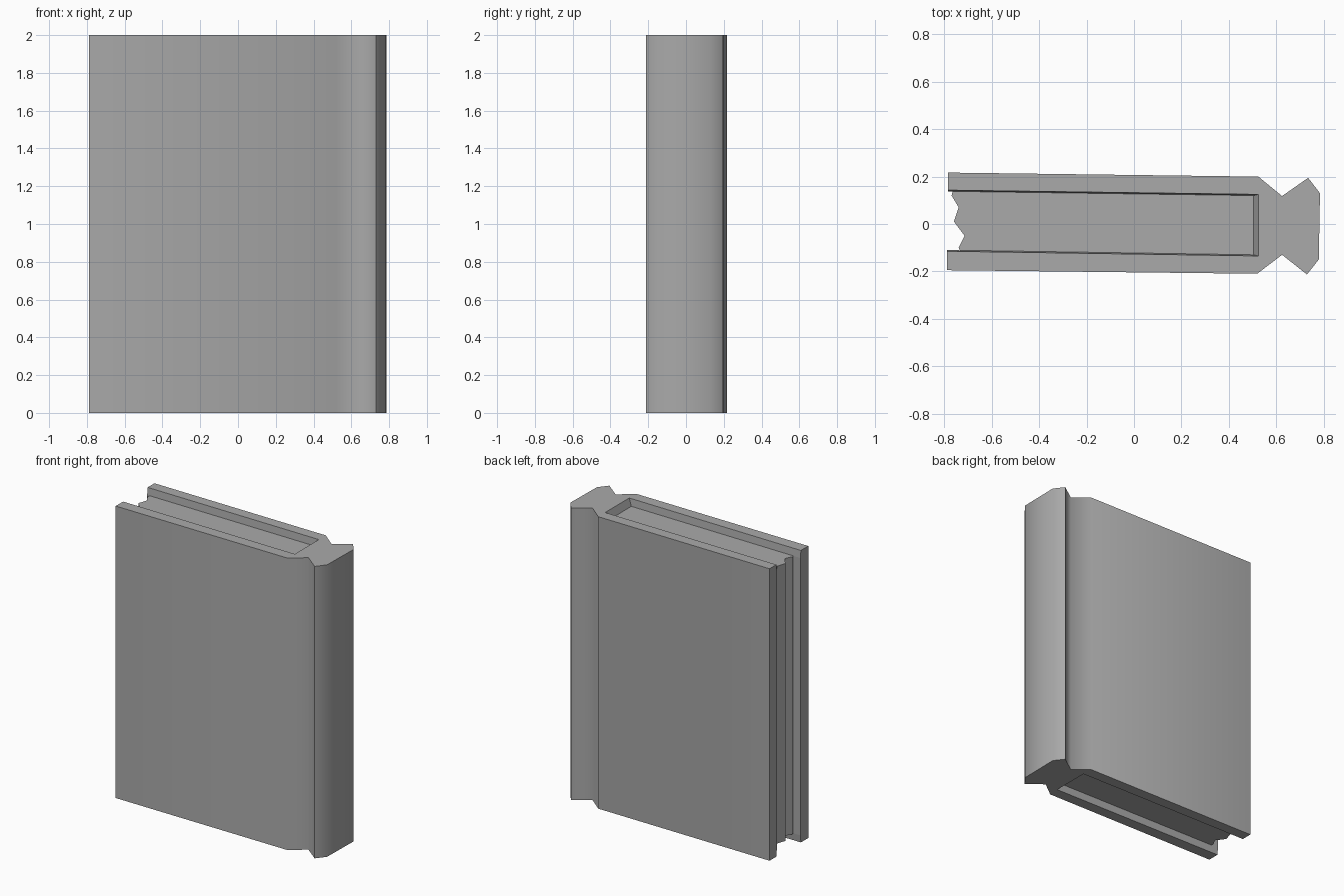
import bpy, bmesh, math

cube = bpy.data.objects.get("Cube")
if cube:
    bpy.data.objects.remove(cube)

HEIGHT = 2.0
RECESS = 0.05

grey = bpy.data.materials.new("plain_grey")
grey.use_nodes = True
grey.diffuse_color = (0.4, 0.4, 0.4, 1)
grey.node_tree.nodes["Principled BSDF"].inputs["Base Color"].default_value = grey.diffuse_color


def loft(name, levels):
    """Skin a stack of (height, outline) levels and cap both ends."""
    bm = bmesh.new()
    rings = [[bm.verts.new((x, y, z)) for x, y in outline] for z, outline in levels]
    for low, high in zip(rings, rings[1:]):
        for i in range(len(low)):
            j = (i + 1) % len(low)
            bm.faces.new((low[i], low[j], high[j], high[i]))
    bm.faces.new(rings[0][::-1])
    bm.faces.new(rings[-1])
    bmesh.ops.recalc_face_normals(bm, faces=bm.faces)
    mesh = bpy.data.meshes.new(name)
    bm.to_mesh(mesh)
    bm.free()
    mesh.materials.append(grey)
    obj = bpy.data.objects.new(name, mesh)
    bpy.context.collection.objects.link(obj)
    return obj


# Cover outline: front board, spine with its hinge grooves, back board
outer = [(-0.79, -0.195), (0.52, -0.21), (0.625, -0.13), (0.73, -0.213),
         (0.78, -0.15), (0.785, 0.13), (0.735, 0.195), (0.625, 0.118),
         (0.525, 0.2), (-0.785, 0.217)]
rim = [(-0.785, 0.143), (0.525, 0.125), (0.525, -0.135), (-0.79, -0.115)]
# The channel narrows slightly from the rim to the page surface
seat = [(-0.785, 0.138), (0.505, 0.12), (0.505, -0.13), (-0.79, -0.11)]
cover = loft("cover", [(0, outer + rim), (RECESS, outer + seat),
                       (HEIGHT - RECESS, outer + seat), (HEIGHT, outer + rim)])

# Page block with a wavy fore edge
pages_outline = [(0.505, -0.13), (0.505, 0.12), (-0.765, 0.138), (-0.77, 0.12),
                 (-0.74, 0.07), (-0.76, 0.01), (-0.715, -0.05),
                 (-0.74, -0.10), (-0.735, -0.111)]
pages = loft("pages", [(RECESS, pages_outline), (HEIGHT - RECESS, pages_outline)])

# Rounded shading on the upright cover faces, crisp corners elsewhere
bpy.ops.object.select_all(action="DESELECT")
cover.select_set(True)
bpy.context.view_layer.objects.active = cover
bpy.ops.object.shade_smooth_by_angle(angle=math.radians(80))
for face in cover.data.polygons:
    face.use_smooth = abs(face.normal.z) < 0.01
